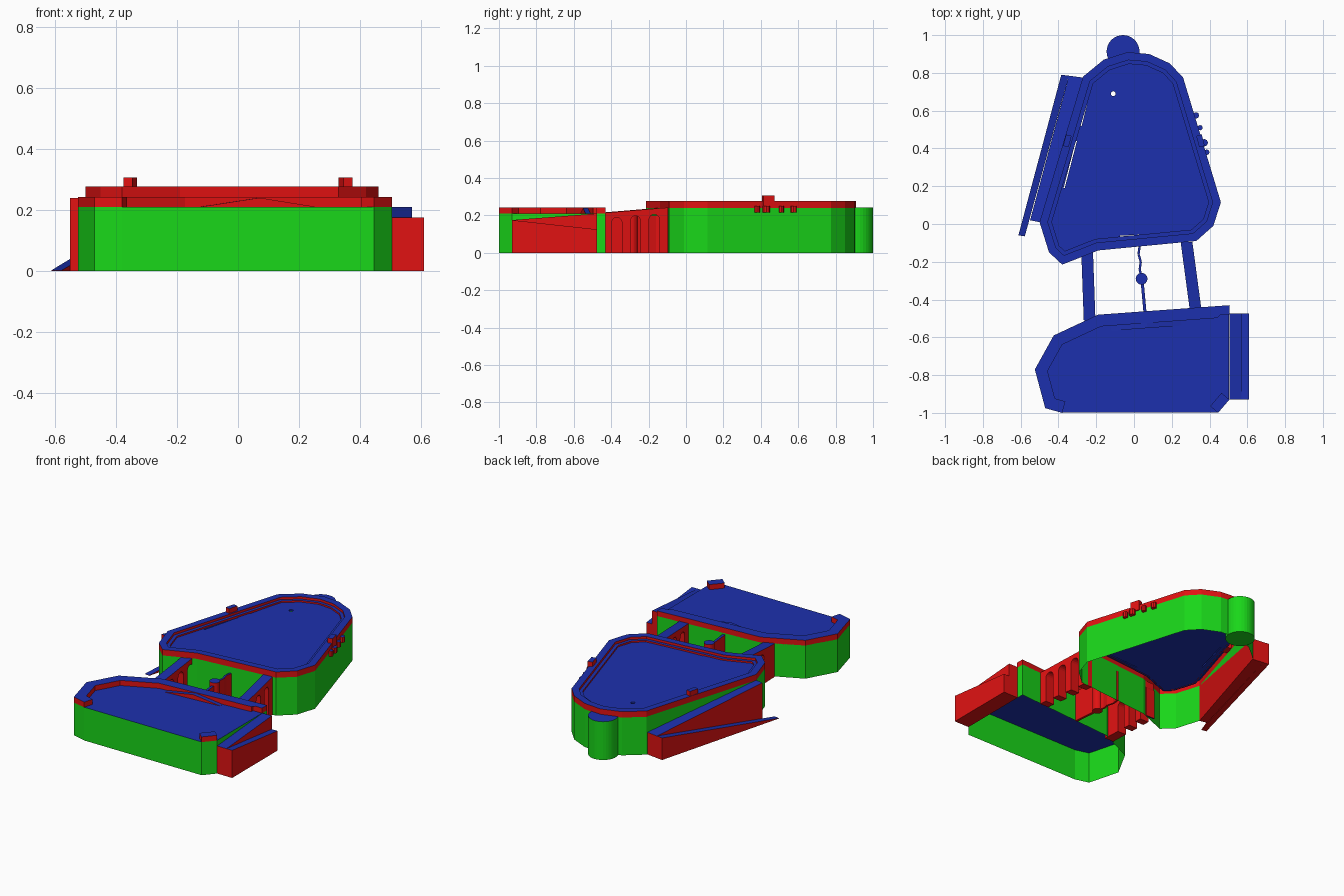
import bpy, math
from mathutils import Vector

if "Cube" in bpy.data.objects:
    bpy.data.objects.remove(bpy.data.objects["Cube"])


def material(name, rgb):
    m = bpy.data.materials.new(name)
    m.diffuse_color = (*rgb, 1)
    m.use_nodes = True
    m.node_tree.nodes["Principled BSDF"].inputs["Base Color"].default_value = m.diffuse_color
    return m


BLUE = material("top_blue", (0.012, 0.03, 0.42))
RED = material("stone_red", (0.75, 0.006, 0.006))
GREEN = material("wall_green", (0.01, 0.68, 0.01))


def build(name, verts, faces, side, top=BLUE):
    """Mesh whose upward faces take the top colour and the rest the side colour."""
    me = bpy.data.meshes.new(name)
    me.from_pydata(verts, [], faces)
    me.materials.append(side)
    me.materials.append(top)
    me.update()
    for p in me.polygons:
        p.material_index = 1 if p.normal.z > 0.3 else 0
    ob = bpy.data.objects.new(name, me)
    bpy.context.collection.objects.link(ob)
    return ob


def prism(name, pts, z0, z1, side, top=BLUE):
    """Extruded outline (counter-clockwise); z1 may be one height per point."""
    n = len(pts)
    zs = z1 if isinstance(z1, (list, tuple)) else [z1] * n
    v = [(x, y, z0) for x, y in pts] + [(x, y, z) for (x, y), z in zip(pts, zs)]
    f = [(i, (i + 1) % n, n + (i + 1) % n, n + i) for i in range(n)]
    f += [tuple(range(n, 2 * n)), tuple(reversed(range(n)))]
    return build(name, v, f, side, top)


def inset(pts, d, closed=True):
    """Mitred offset to the left of the path."""
    out, n = [], len(pts)
    for i in range(n):
        p = Vector(pts[i])
        dirs = []
        if closed or i > 0:
            dirs.append((p - Vector(pts[i - 1])).normalized())
        if closed or i < n - 1:
            dirs.append((Vector(pts[(i + 1) % n]) - p).normalized())
        norms = [Vector((-e.y, e.x)) for e in dirs]
        m = sum(norms, Vector((0, 0))).normalized()
        out.append(tuple(p + m * d / m.dot(norms[0])))
    return out


def wall(name, pts, z1, mat):
    """Open shell of outer walls."""
    n = len(pts)
    v = [(x, y, z) for z in (0, z1) for x, y in pts]
    build(name, v, [(i, (i + 1) % n, n + (i + 1) % n, n + i) for i in range(n)], mat)


def rim(name, pts, d0, d1, z0, z1, closed=True):
    """Parapet strip following an outline between two insets."""
    n = len(pts)
    a, b = inset(pts, d0, closed), inset(pts, d1, closed)
    v = [(x, y, z) for ring, z in ((a, z0), (a, z1), (b, z1), (b, z0)) for x, y in ring]
    f = []
    for i in range(n if closed else n - 1):
        j = (i + 1) % n
        for k in range(3):
            f.append((k * n + i, k * n + j, (k + 1) * n + j, (k + 1) * n + i))
    if not closed:
        f += [(0, n, 2 * n, 3 * n), (4 * n - 1, 3 * n - 1, 2 * n - 1, n - 1)]
    build(name, v, f, RED)


def disc(c, r, n=32):
    return [(c[0] + r * math.cos(2 * math.pi * i / n),
             c[1] + r * math.sin(2 * math.pi * i / n)) for i in range(n)]


def strip(a, b, w):
    """Rectangle of width w along a line."""
    a, b = Vector(a), Vector(b)
    d = (b - a).normalized()
    s = Vector((-d.y, d.x)) * w / 2
    return [tuple(p) for p in (a - s, b - s, b + s, a + s)]


# Main island: walls, parapet, firing step, floor
main = [(-0.38, -0.215), (-0.19, -0.14), (0.33, -0.09), (0.42, -0.01), (0.46, 0.115),
        (0.26, 0.775), (0.19, 0.85), (0.08, 0.90), (-0.035, 0.91), (-0.16, 0.87),
        (-0.27, 0.78), (-0.50, 0.01), (-0.45, -0.15)]
wall("main_wall", main, 0.24, GREEN)
rim("main_parapet", main, 0, 0.042, 0.24, 0.277)
rim("main_firing_step", main, 0.042, 0.062, 0.25, 0.262)
floor = prism("main_floor", inset(main, 0.03), 0.242, 0.252, BLUE)

# Narrow drainage slits and a well cut through the main floor
slits = [((-0.225, 0.74), (-0.28, 0.52)), ((-0.305, 0.44), (-0.37, 0.19)),
         ((0.215, 0.74), (0.265, 0.58)), ((0.28, 0.52), (0.355, 0.28)),
         ((-0.075, -0.065), (0.20, -0.05))]
cuts = [strip(a, b, 0.006) for a, b in slits] + [disc((-0.11, 0.69), 0.013, 12)]
for i, c in enumerate(cuts):
    cutter = prism(f"floor_cutter_{i}", c, 0.2, 0.3, BLUE)
    cutter.hide_render = True
    cutter.hide_viewport = True
    cutter.display_type = 'WIRE'
    mod = floor.modifiers.new("slit", 'BOOLEAN')
    mod.operation, mod.object = 'DIFFERENCE', cutter

# Round rear tower
tower = prism("rear_tower", disc((-0.058, 0.913), 0.087), 0, 0.243, GREEN)

# Gate blocks on the side parapets
for name, x, lean in (("left_gate_block", -0.353, 1), ("right_gate_block", 0.352, -1)):
    prism(name, strip((x - 0.008 * lean, 0.41), (x + 0.008 * lean, 0.47), 0.03), 0.24, 0.307, RED)

# Small ledges outside the right wall
for i, (x, y, r) in enumerate([(0.328, 0.575, 0.017), (0.35, 0.51, 0.014),
                               (0.372, 0.43, 0.02), (0.385, 0.38, 0.015)]):
    prism(f"right_ledge_{i}", disc((x, y), r, 8), 0.215, 0.25, RED)

# Front island: walls, floor, parapet open at the front and the ramp
front = [(-0.38, -1.0), (0.445, -1.0), (0.505, -0.93), (0.505, -0.43), (-0.19, -0.48),
         (-0.425, -0.59), (-0.525, -0.77), (-0.47, -0.975)]
wall("front_wall", front, 0.21, GREEN)
prism("front_floor", inset(front, 0.001), 0.202, 0.2105, BLUE)
rim("front_parapet", [(0.505, -0.48)] + front[3:] + front[:1], 0, 0.063, 0.208, 0.243, False)
rim("front_corner_parapet", front[1:3], 0, 0.055, 0.208, 0.243, False)

# Peaked step inside the front island's rear parapet
for name, a, b, h in (("step_left", (-0.12, -0.55), (0.07, -0.536), (0.211, 0.24)),
                      ("step_right", (0.07, -0.536), (0.25, -0.523), (0.24, 0.211))):
    prism(name, strip(a, b, 0.03), 0.205, [h[0], h[1], h[1], h[0]], RED)

# Switchback ramp on the right of the front island
prism("right_ramp_upper", [(0.505, -0.93), (0.57, -0.93), (0.57, -0.475), (0.505, -0.475)],
      0, [0.175, 0.175, 0.21, 0.21], RED)
prism("right_ramp_lower", [(0.57, -0.93), (0.61, -0.93), (0.61, -0.475), (0.57, -0.475)],
      0, [0.175, 0.175, 0.125, 0.125], RED)

# Switchback ramp along the left of the main island
prism("left_ramp_upper", [(-0.345, 0.785), (-0.55, 0.02), (-0.50, 0.01), (-0.27, 0.775)],
      0, [0.14, 0.24, 0.24, 0.14], RED)
prism("left_ramp_lower", [(-0.385, 0.79), (-0.612, -0.06), (-0.578, -0.065), (-0.345, 0.785)],
      0, [0.14, 0.002, 0.002, 0.14], RED)


# Arched bridges
def bridge(name, a, b, w, z0, z1):
    a, b = Vector(a), Vector(b)
    span = b.y - a.y
    prof = [(0, 0)]
    for c in (-0.37, -0.27, -0.17):
        t, r = (c - a.y) / span, 0.0275
        spring = z0 + (z1 - z0) * t - 0.03 - r
        prof.append((t - r / span, 0))
        for k in range(9):
            ang = math.pi * (1 - k / 8)
            prof.append((t + r * math.cos(ang) / span, spring + r * math.sin(ang)))
        prof.append((t + r / span, 0))
    prof += [(1, 0), (1, z1), (0, z0)]
    n = len(prof)
    v = []
    for s in (w / 2, -w / 2):
        for t, z in prof:
            p = a.lerp(b, t)
            v.append((p.x + s, p.y, z))
    f = [tuple(range(n)), tuple(reversed(range(n, 2 * n)))]
    f += [(i, n + i, n + (i + 1) % n, (i + 1) % n) for i in range(n)]
    build(name, v, f, RED)


bridge("left_bridge", (-0.235, -0.51), (-0.248, -0.15), 0.062, 0.21, 0.24)
bridge("right_bridge", (0.325, -0.445), (0.278, -0.095), 0.062, 0.213, 0.242)

# Thin dam wall with a small turret between the islands
prism("dam_wall_front", strip((0.058, -0.465), (0.042, -0.29), 0.016), 0, 0.2, RED)
path = [(0.042, -0.29), (0.03, -0.24), (0.036, -0.2), (0.024, -0.16), (0.03, -0.115)]
for i in range(4):
    prism(f"dam_wall_rear_{i}", strip(path[i], path[i + 1], 0.012), 0, 0.2, RED)
prism("dam_turret", disc((0.04, -0.29), 0.031, 24), 0, 0.22, RED)
